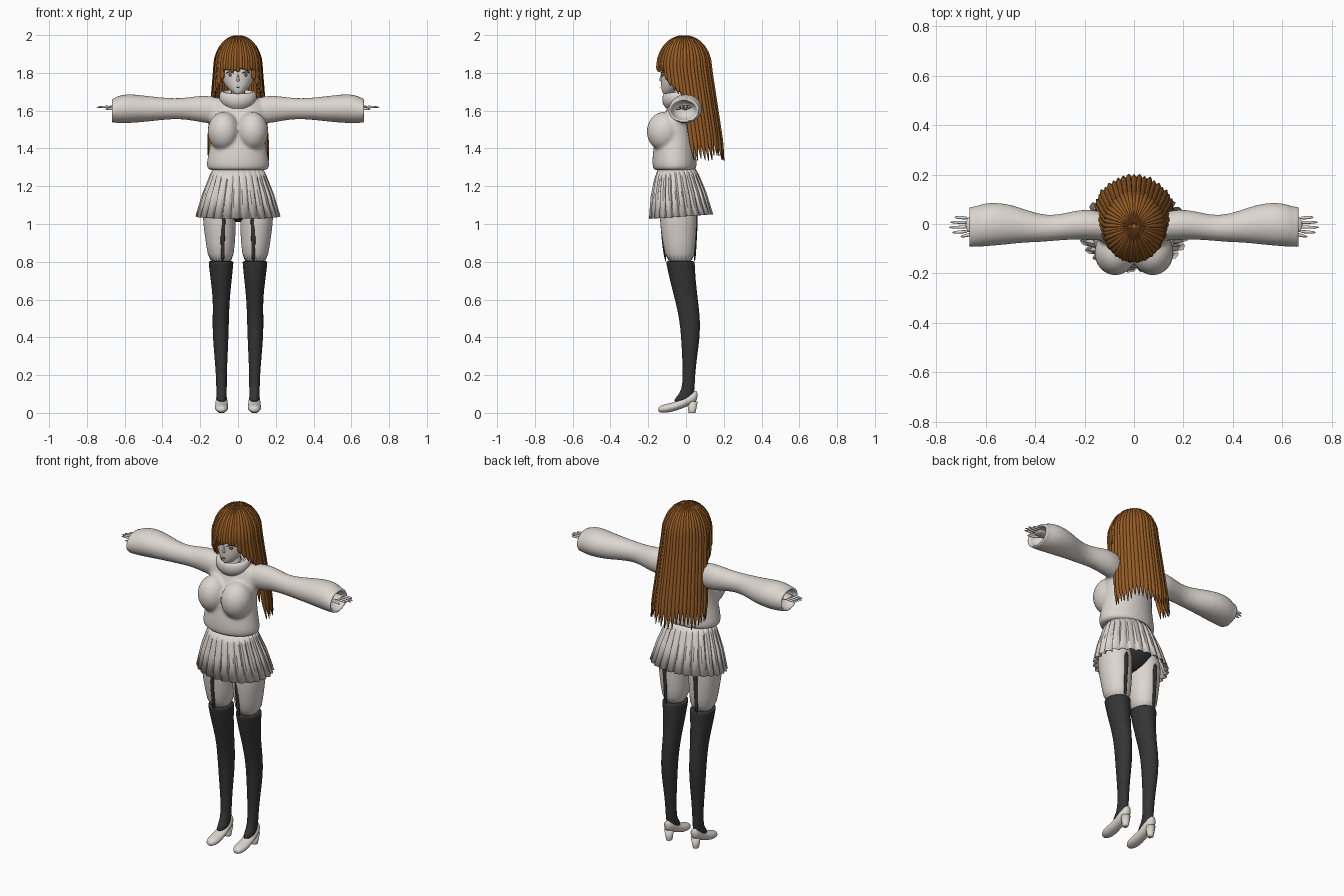
import bpy, bmesh, math, random
from math import cos, sin, pi, radians
from mathutils import Vector

random.seed(4)
if "Cube" in bpy.data.objects:
    bpy.data.objects.remove(bpy.data.objects["Cube"])


def material(name, rgb):
    m = bpy.data.materials.new(name)
    m.use_nodes = True
    m.diffuse_color = (*rgb, 1)
    node = m.node_tree.nodes["Principled BSDF"]
    node.inputs["Base Color"].default_value = (*rgb, 1)
    node.inputs["Roughness"].default_value = 0.8
    return m


CREAM = material("pale_cream", (0.72, 0.67, 0.63))
BLACK = material("charcoal", (0.035, 0.035, 0.036))
BROWN = material("chestnut", (0.30, 0.105, 0.018))


def add_rings(bm, rings, caps=True):
    """Skin a list of closed point rings into one surface."""
    rows = [[bm.verts.new(p) for p in ring] for ring in rings]
    n = len(rows[0])
    for a, b in zip(rows, rows[1:]):
        for i in range(n):
            bm.faces.new((a[i], a[(i + 1) % n], b[(i + 1) % n], b[i]))
    if caps:
        bm.faces.new(rows[0])
        bm.faces.new(rows[-1])


def finish(name, bm, mat, subdiv=0):
    bmesh.ops.recalc_face_normals(bm, faces=bm.faces)
    for f in bm.faces:
        f.smooth = True
    mesh = bpy.data.meshes.new(name)
    bm.to_mesh(mesh)
    bm.free()
    mesh.materials.append(mat)
    ob = bpy.data.objects.new(name, mesh)
    bpy.context.collection.objects.link(ob)
    if subdiv:
        ob.modifiers.new("Subdivision", "SUBSURF").levels = subdiv
        ob.modifiers["Subdivision"].render_levels = subdiv
    return ob


def place(axis, t, a, b):
    return {"x": (t, a, b), "y": (a, t, b), "z": (a, b, t)}[axis]


def loft(name, axis, rows, mat, side=1, sides=16, subdiv=1, caps=True):
    """Each row: position on the axis, two centre offsets, two radii."""
    rings = []
    for t, c1, c2, r1, r2 in rows:
        ring = []
        for k in range(sides):
            ang = 2 * pi * k / sides
            x, y, z = place(axis, t, c1 + r1 * cos(ang), c2 + r2 * sin(ang))
            ring.append((x * side, y, z))
        rings.append(ring)
    bm = bmesh.new()
    add_rings(bm, rings, caps)
    return finish(name, bm, mat, subdiv)


def ellipsoid(name, c, r, mat, side=1):
    angs = [radians(a) for a in range(-85, 86, 17)]
    rows = [(c[2] + r[2] * sin(a), c[0], c[1], r[0] * cos(a), r[1] * cos(a)) for a in angs]
    return loft(name, "z", rows, mat, side, sides=24, subdiv=0)


# Sweater: torso, chest and open sleeves fused into one knit
torso = loft("sweater", "z", [
    (1.285, 0, -.06, .13, .09), (1.285, 0, -.06, .16, .112), (1.305, 0, -.06, .168, .118),
    (1.34, 0, -.062, .165, .118), (1.41, 0, -.06, .15, .113), (1.48, 0, -.052, .143, .105),
    (1.55, 0, -.037, .15, .09), (1.62, 0, -.025, .155, .072), (1.655, 0, -.025, .13, .06),
    (1.68, 0, -.03, .08, .05)], CREAM, sides=24)
parts = [torso]
for s in (1, -1):
    parts.append(ellipsoid("chest", (.076, -.116, 1.49), (.086, .094, .105), CREAM, s))
    parts.append(loft("sleeve", "x", [
        (.07, -.015, 1.605, .05, .06), (.14, -.008, 1.603, .062, .076), (.2, 0, 1.61, .064, .072),
        (.28, -.01, 1.611, .055, .058), (.35, -.02, 1.61, .053, .056), (.43, -.01, 1.61, .066, .064),
        (.5, 0, 1.61, .083, .072), (.58, 0, 1.612, .092, .08), (.635, -.008, 1.606, .086, .075),
        (.65, -.012, 1.602, .082, .066), (.675, -.012, 1.6, .088, .066),
        (.677, -.012, 1.6, .07, .052), (.6, -.01, 1.605, .06, .048)], CREAM, s))
bpy.ops.object.select_all(action="DESELECT")
for ob in parts:
    bpy.context.view_layer.objects.active = ob
    ob.select_set(True)
bpy.context.view_layer.objects.active = torso
bpy.ops.object.join()
remesh = torso.modifiers.new("Fuse", "REMESH")
remesh.mode = "VOXEL"
remesh.voxel_size = 0.009
remesh.use_smooth_shade = True
torso.modifiers.new("Soften", "SMOOTH").iterations = 5

# Rolled collar, tipped down at the front
collar = loft("collar", "z", [
    (1.62, 0, -.045, .07, .06), (1.645, 0, -.045, .098, .08), (1.68, 0, -.045, .103, .084),
    (1.705, 0, -.045, .09, .074), (1.70, 0, -.045, .068, .056), (1.65, 0, -.045, .06, .05)],
    CREAM, caps=False, sides=24)
for v in collar.data.vertices:
    v.co.z += 0.15 * (v.co.y + .045)

# Head, neck and face
loft("neck", "z", [(1.6, 0, -.035, .045, .045), (1.74, 0, -.04, .043, .045)], CREAM)
loft("head", "z", [
    (1.685, 0, -.1, .015, .02), (1.70, 0, -.088, .035, .04), (1.73, 0, -.063, .066, .07),
    (1.765, 0, -.043, .086, .09), (1.80, 0, -.032, .096, .1), (1.87, 0, -.015, .105, .115),
    (1.94, 0, -.01, .085, .095), (1.97, 0, -.01, .04, .05)], CREAM, sides=24, subdiv=2)
loft("nose", "z", [(1.752, 0, -.128, .009, .01), (1.762, 0, -.133, .008, .012),
                   (1.80, 0, -.126, .004, .005)], CREAM, sides=8)


def face_plate(name, mat, x0, x1, z, half, arch, cy=-.036, rx=.092, ry=.099, side=1):
    """Thin strip that follows the curve of the face."""
    rows = []
    for i in range(7):
        x, bow = x0 + (x1 - x0) * i / 6, sin(pi * i / 6)
        y = cy - ry * math.sqrt(1 - (x / rx) ** 2)
        rows.append((x, y, z + arch * bow, .004, half * (.3 + .7 * bow)))
    loft(name, "x", rows, mat, side, sides=8, subdiv=0)


for s in (1, -1):
    face_plate("eyelash", BLACK, .02, .066, 1.797, .003, .008, side=s)
    face_plate("iris", BROWN, .034, .05, 1.789, .009, 0, side=s)
face_plate("mouth", BROWN, -.012, .012, 1.725, .0015, 0, -.066, .068, .071)

# Hair: scalp shell plus tapered locks that run from the crown
HAIR_TOP, TURN, TIP = 1.995, 1.83, 1.33


def hair_point(theta, s, end):
    """Surface point and outline radius; s runs 0 (crown) to 1 (tip)."""
    if s < 0.4:
        phi = pi / 2 * (1 - s / 0.4)
        z, spread, u = TURN + (HAIR_TOP - TURN) * sin(phi), cos(phi), 0
    else:
        z, spread = TURN + (end - TURN) * (s - 0.4) / 0.6, 1
        u = (TURN - z) / (TURN - TIP)
    rx, ry = (.117 + .042 * u) * spread, (.135 + .008 * u) * spread
    return Vector((rx * cos(theta), -.01 + .068 * u + ry * sin(theta), z)), (rx + ry) / 2


def add_lock(bm, degrees, end, spacing, lift=0.0):
    theta = radians(degrees)
    out = Vector((cos(theta), sin(theta), 0))
    across = Vector((-sin(theta), cos(theta), 0))
    steps, rings = 18, []
    for i in range(steps + 1):
        s = i / steps
        p, r = hair_point(theta, max(s, .02), end)
        taper = min(1, .15 + (1 - s) * 7)
        w = r * radians(spacing) * .66 * taper
        thick = (.003 + .008 * min(1, s * 3)) * taper
        up = (out + Vector((0, 0, 1 - min(1, s / .4)))).normalized()
        rings.append([p + up * lift + across * w * cos(a) + up * thick * sin(a)
                      for a in (2 * pi * k / 8 for k in range(8))])
    add_rings(bm, rings)


bm = bmesh.new()
for i in range(25):
    add_lock(bm, -6 + 8 * i, TIP + random.uniform(0, .04), 8, .003 * (i % 2))
finish("back_hair", bm, BROWN)
bm = bmesh.new()
for s in (1, -1):
    for i, end in enumerate((1.67, 1.69, 1.71, 1.73, 1.76)):
        add_lock(bm, -90 + s * (78 - 8.5 * i), end, 9, .003 * (i % 2))
finish("side_hair", bm, BROWN)
bm = bmesh.new()
for i in range(13):
    add_lock(bm, -132 + 7 * i, 1.803 + random.uniform(0, .018), 7.5, .003 * (i % 2))
finish("fringe", bm, BROWN)
shell = [(TURN + .16 * sin(a), 0, -.01, .114 * cos(a), .131 * cos(a))
         for a in (radians(d) for d in range(5, 90, 12))]
loft("scalp_hair", "z", shell, BROWN, sides=32)

# Pleated skirt with a sharp fold at every pleat
PLEATS = 26
bm = bmesh.new()
rings = []
for z, cy, rx, ry, depth in ((1.30, -.055, .13, .095, .01), (1.25, -.05, .152, .118, .04),
                             (1.16, -.04, .186, .145, .08), (1.04, -.026, .22, .167, .1)):
    ring = []
    for k in range(PLEATS * 4):
        ang = 2 * pi * k / (PLEATS * 4)
        f = 1 + depth * (.25, .15, 0, -.75)[k % 4]
        ring.append((rx * f * cos(ang), cy + ry * f * sin(ang), z + .012 * sin(ang)))
    rings.append(ring)
add_rings(bm, rings, caps=False)
skirt = finish("pleated_skirt", bm, CREAM)
bpy.ops.object.select_all(action="DESELECT")
skirt.select_set(True)
bpy.context.view_layer.objects.active = skirt
bpy.ops.object.shade_smooth_by_angle(angle=radians(25))
skirt.modifiers.new("Cloth", "SOLIDIFY").thickness = 0.004
ellipsoid("underwear", (0, -.04, 1.13), (.165, .105, .12), BLACK)

for s, label in ((1, "left"), (-1, "right")):
    # Legs, stockings and garter straps
    loft(label + "_thigh", "z", [
        (1.15, .095, -.04, .08, .09), (1.08, .1, -.04, .089, .1), (1.0, .0975, -.04, .088, .1),
        (.9, .093, -.035, .078, .088), (.78, .09, -.03, .064, .073)], CREAM, s, 20)
    loft(label + "_stocking", "z", [
        (.803, .09, -.03, .06, .07), (.803, .09, -.03, .067, .077), (.79, .09, -.029, .066, .076),
        (.7, .089, -.017, .056, .069), (.6, .088, .002, .044, .061), (.5, .0915, .02, .044, .056),
        (.4, .092, .024, .042, .05), (.3, .09, .019, .035, .04), (.2, .088, .016, .029, .032),
        (.12, .087, .012, .028, .034), (.085, .087, -.005, .027, .045),
        (.055, .087, -.025, .025, .05)], BLACK, s, 20)
    for where, x, ys in (("front", .081, (-.134, -.128, -.121, -.106)),
                         ("back", .1, (.058, .055, .05, .045))):
        rows = [(z, x, y, w, .006) for z, y, w in zip((1.07, .97, .89, .795), ys,
                                                      (.017, .015, .01, .013))]
        loft(f"{label}_{where}_garter", "z", rows, BLACK, s, 8)
    # Heeled shoes
    loft(label + "_shoe", "y", [
        (.062, .087, .095, .014, .022), (.045, .087, .085, .027, .036), (.01, .087, .066, .032, .03),
        (-.045, .087, .037, .034, .024), (-.095, .087, .025, .038, .025),
        (-.13, .087, .021, .03, .021), (-.148, .087, .017, .014, .012)], CREAM, s)
    loft(label + "_heel", "z", [(0, .087, .032, .016, .018), (.005, .087, .032, .017, .019),
                                (.06, .087, .034, .026, .028)], CREAM, s, 12, 0)
    # Hands
    loft(label + "_palm", "x", [(.59, -.005, 1.617, .022, .016), (.64, -.003, 1.618, .034, .013),
                                (.685, -.003, 1.619, .036, .011)], CREAM, s, 12)
    for i, tip in enumerate((.738, .752, .747, .728)):
        y = -.03 + .018 * i
        loft(f"{label}_finger", "x", [(.67, y, 1.62, .008, .008), (.715, y * 1.1, 1.62, .007, .007),
                                      (tip, y * 1.15, 1.618, .003, .003)], CREAM, s, 8)
    loft(label + "_thumb", "x", [(.63, -.03, 1.612, .01, .01), (.67, -.045, 1.61, .009, .009),
                                 (.705, -.052, 1.608, .004, .004)], CREAM, s, 8)
